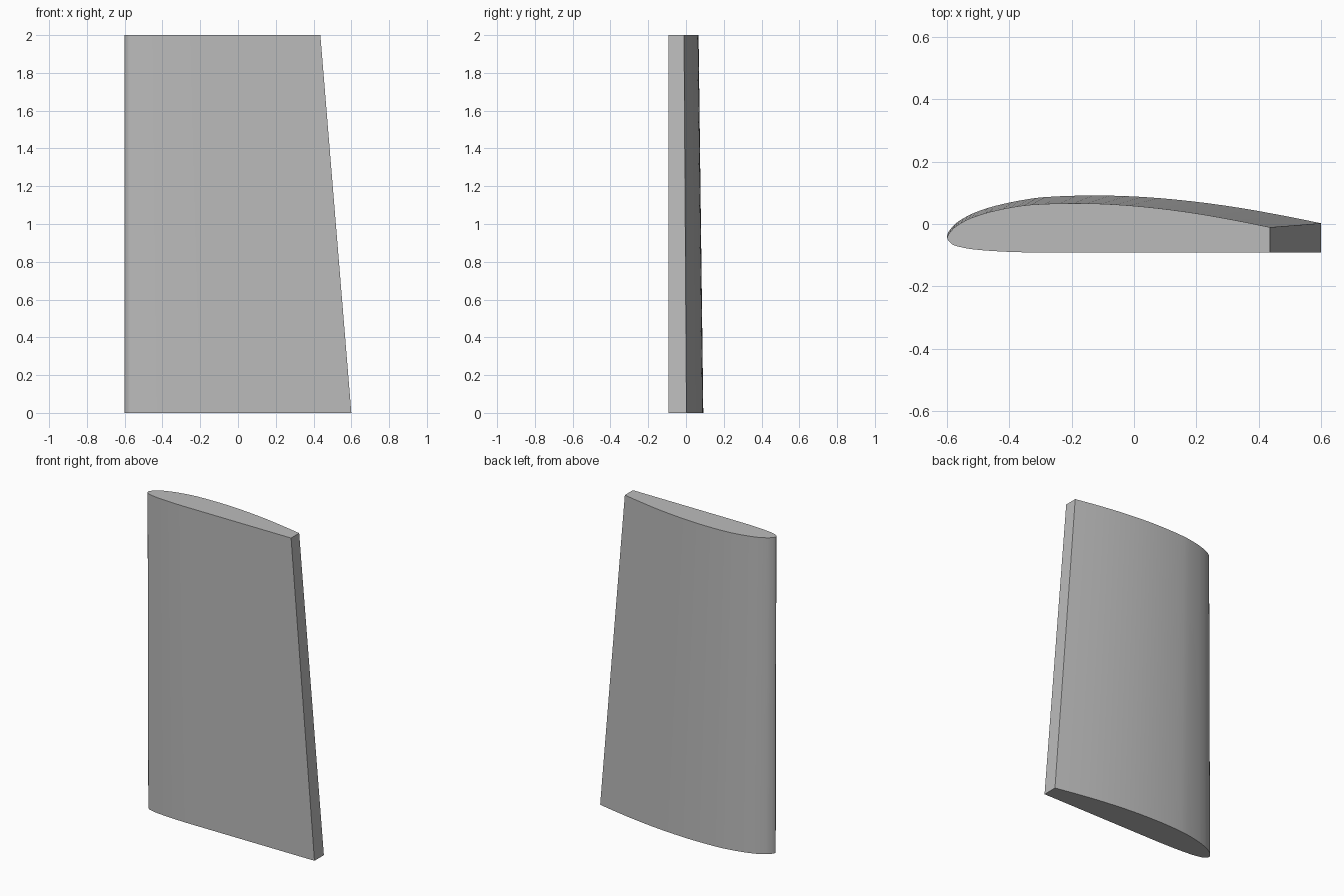
import bpy, bmesh
from mathutils import Vector

if "Cube" in bpy.data.objects:
    bpy.data.objects.remove(bpy.data.objects["Cube"])

# Cross-section in fractions of the full chord: upper tail -> nose -> lower tail
KEYS = [(.766, .0600), (.70, .0735), (.60, .0915), (.50, .1052), (.40, .114),
        (.30, .117), (.20, .1136), (.15, .1068), (.10, .096), (.075, .0885),
        (.05, .079), (.025, .065), (.0125, .0545), (0, .035), (.0125, .0193),
        (.025, .0147), (.05, .0093), (.075, .0063), (.10, .0042), (.15, .0015),
        (.20, .0003), (.30, 0), (.766, 0)]
ROOT_CHORD, TIP_CHORD, SPAN = 1.2 / .766, 1.036 / .766, 2.0
HALF_DEPTH = .117 * ROOT_CHORD / 2


def smooth_profile(keys, steps=3):
    """Curve through the key points, with steps spaced by chord length."""
    p = [Vector(k) for k in keys]
    out = []
    for i in range(len(p) - 1):
        a, b = p[i], p[i + 1]
        if i == len(p) - 2:          # flat underside stays straight
            out.append(a)
            continue
        seg = (b - a).length
        prev, nxt = p[max(i - 1, 0)], p[min(i + 2, len(p) - 1)]
        ta = (b - prev) / ((b - a).length + (a - prev).length) * seg
        tb = (nxt - a) / ((nxt - b).length + seg) * seg
        for s in range(steps):
            t = s / steps
            out.append(a * (2*t**3 - 3*t**2 + 1) + ta * (t**3 - 2*t**2 + t)
                       + b * (3*t**2 - 2*t**3) + tb * (t**3 - t**2))
    return out + [p[-1]]


profile = smooth_profile(KEYS)
bm = bmesh.new()


def section(chord, z):
    return [bm.verts.new((p.x * chord - .6, p.y * chord - HALF_DEPTH, z)) for p in profile]


# Tapered wing panel: two sections joined by a skin, flat ends and a flat tail
root, tip = section(ROOT_CHORD, 0), section(TIP_CHORD, SPAN)
n = len(profile)
for i in range(n):
    j = (i + 1) % n
    bm.faces.new((root[i], root[j], tip[j], tip[i])).smooth = True
bm.faces.new(root)
bm.faces.new(tip)
bmesh.ops.recalc_face_normals(bm, faces=bm.faces)

mesh = bpy.data.meshes.new("wing_panel")
bm.to_mesh(mesh)
bm.free()
wing = bpy.data.objects.new("wing_panel", mesh)
bpy.context.collection.objects.link(wing)

grey = bpy.data.materials.new("light_grey")
grey.diffuse_color = (.5, .5, .5, 1)
grey.use_nodes = True
grey.node_tree.nodes["Principled BSDF"].inputs["Base Color"].default_value = grey.diffuse_color
mesh.materials.append(grey)

bpy.context.view_layer.objects.active = wing
wing.select_set(True)
bpy.ops.object.shade_smooth_by_angle(angle=.6)
